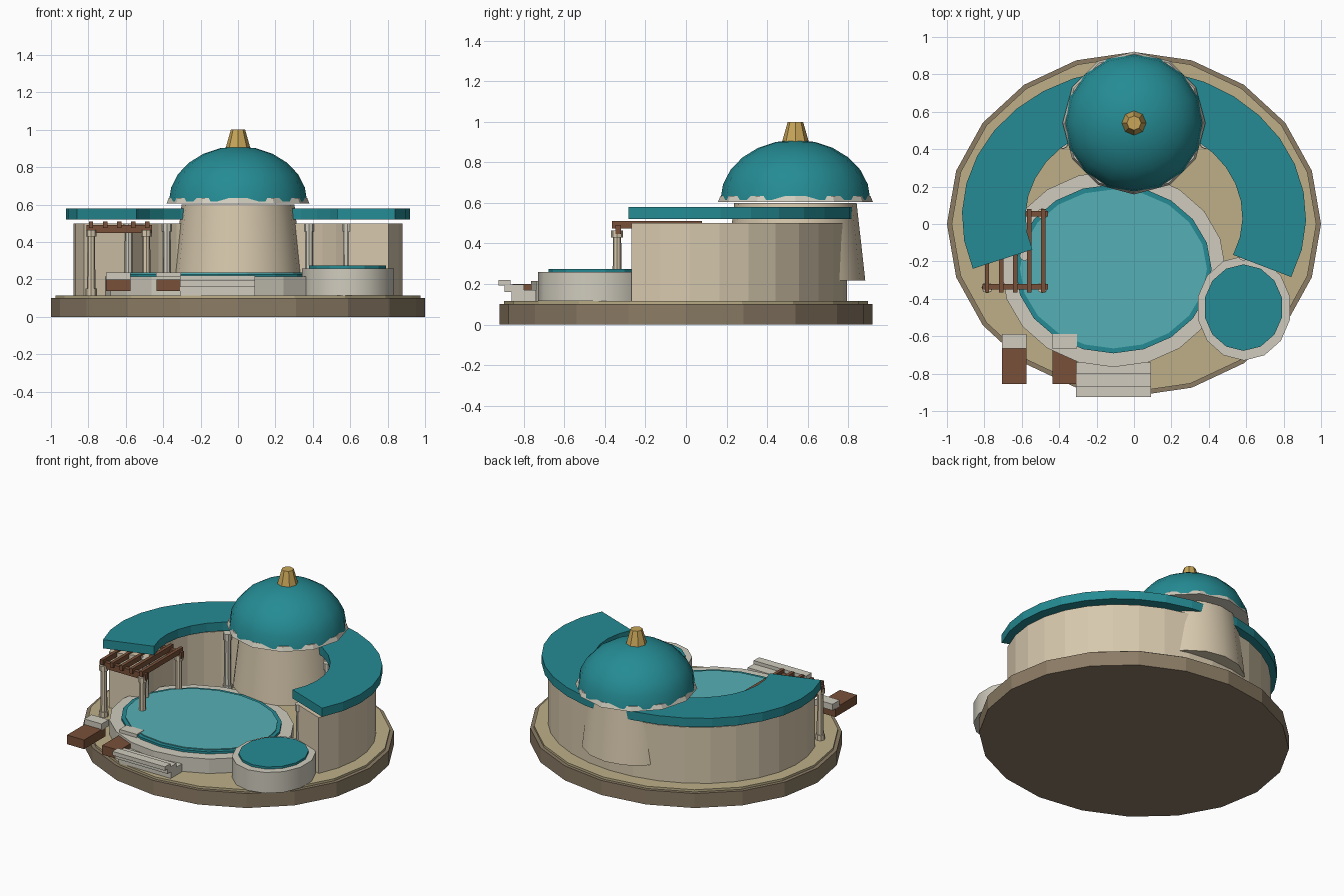
import bpy, bmesh, math
from mathutils import Matrix, Vector

if "Cube" in bpy.data.objects:
    bpy.data.objects.remove(bpy.data.objects["Cube"])


def material(name, rgb):
    m = bpy.data.materials.new(name)
    m.diffuse_color = (*rgb, 1)
    m.use_nodes = True
    m.node_tree.nodes["Principled BSDF"].inputs["Base Color"].default_value = m.diffuse_color
    return m


EARTH = material("earth", (.26, .20, .13))
SAND = material("sand", (.51, .43, .25))
PLASTER = material("plaster", (.68, .58, .42))
STONE = material("stone", (.63, .60, .51))
TEAL = material("teal", (.018, .26, .295))
WATER = material("water", (.09, .43, .46))
WOOD = material("wood", (.19, .08, .04))
GOLD = material("gold", (.58, .38, .10))


def finish(bm, name, mat, smooth=False):
    bmesh.ops.recalc_face_normals(bm, faces=bm.faces)
    for f in bm.faces:
        f.smooth = smooth and abs(f.normal.z) < .98
    me = bpy.data.meshes.new(name)
    bm.to_mesh(me)
    bm.free()
    me.materials.append(mat)
    ob = bpy.data.objects.new(name, me)
    bpy.context.collection.objects.link(ob)
    if smooth:
        bpy.ops.object.select_all(action='DESELECT')
        ob.select_set(True)
        bpy.context.view_layer.objects.active = ob
        bpy.ops.object.shade_smooth_by_angle(angle=math.radians(35))
    return ob


def disc(name, mat, x, y, z0, z1, r0, r1=None, sides=20, sy=1, smooth=False):
    bm = bmesh.new()
    bmesh.ops.create_cone(bm, cap_ends=True, segments=sides, radius1=r0,
                          radius2=r0 if r1 is None else r1, depth=z1 - z0)
    for v in bm.verts:
        v.co = Vector((v.co.x + x, v.co.y * sy + y, v.co.z + (z0 + z1) / 2))
    return finish(bm, name, mat, smooth)


def box(name, mat, x0, x1, y0, y1, z0, z1):
    bm = bmesh.new()
    bmesh.ops.create_cube(bm, size=1)
    for v in bm.verts:
        v.co = Vector((x0 + (v.co.x + .5) * (x1 - x0), y0 + (v.co.y + .5) * (y1 - y0),
                       z0 + (v.co.z + .5) * (z1 - z0)))
    return finish(bm, name, mat)


def arc_slab(name, mat, r_in, r_out, z0, z1, a0=-24, a1=200.5, n=20):
    # curved bar: rectangular section swept along an elliptical arc
    bm = bmesh.new()
    rows = []
    for i in range(n + 1):
        a = math.radians(a0 + (a1 - a0) * i / n)
        rows.append([bm.verts.new((r * math.cos(a), .038 + r * .86 * math.sin(a), z))
                     for r, z in ((r_in, z0), (r_out, z0), (r_out, z1), (r_in, z1))])
    for p, q in zip(rows, rows[1:]):
        for k in range(4):
            j = (k + 1) % 4
            bm.faces.new((p[k], p[j], q[j], q[k]))
    bm.faces.new(rows[0])
    bm.faces.new(rows[-1])
    return finish(bm, name, mat)


# ground
disc("base", EARTH, 0, 0, 0, .1, 1, sy=.92)
disc("sand_top", SAND, 0, 0, .1, .115, .975, sy=.92)

# curved building
arc_slab("curved_wall", PLASTER, .62, .88, .115, .5)
arc_slab("curved_roof", TEAL, .58, .92, .52, .58)

# domed tower
disc("tower", PLASTER, 0, .54, .217, .6, .345, .302, sides=16, smooth=True)
disc("dome_rim", STONE, 0, .54, .605, .635, .382, .37, sides=12)
bm = bmesh.new()
bmesh.ops.create_uvsphere(bm, u_segments=16, v_segments=12, radius=.37)
bmesh.ops.delete(bm, geom=[v for v in bm.verts if v.co.z < -.01], context='VERTS')
bm.transform(Matrix.Translation((0, .54, .615)) @ Matrix.Diagonal((1, 1, .8, 1)))
finish(bm, "dome", TEAL, True)
disc("finial", GOLD, 0, .54, .895, 1, .068, .038, sides=8)

# main pool
disc("pool_rim", STONE, -.11, -.24, .115, .215, .6, sy=.875)
disc("pool_edge", TEAL, -.11, -.24, .2, .23, .525, sy=.86)
disc("pool_water", WATER, -.11, -.24, .22, .236, .5, sy=.85)

# small round tub
disc("tub", STONE, .588, -.45, .115, .258, .252, sides=14, sy=1.11, smooth=True)
disc("tub_water", TEAL, .585, -.447, .25, .273, .212, sides=14, sy=1.09)

# colonnade
for s in (-1, 1):
    for x, y in ((.585, -.17), (.38, .43)):
        disc("column", STONE, s * x, y, .115, .5, .022, .02, sides=8)
        disc("column_foot", STONE, s * x, y, .115, .145, .03, sides=8)
        disc("column_cap", STONE, s * x, y, .455, .5, .027, sides=8)

# pergola
for x in (-.785, -.49):
    for y in (-.34, .055):
        disc("pergola_post", PLASTER, x, y, .115, .455, .023, .02, sides=8)
        disc("pergola_foot", PLASTER, x, y, .115, .15, .03, sides=8)
        disc("pergola_cap", PLASTER, x, y, .43, .465, .029, sides=8)
for y in (-.335, .055):
    box("pergola_beam", WOOD, -.81, -.46, y - .014, y + .014, .447, .49)
for i in range(5):
    x = -.785 + i * .075
    box("pergola_rafter", WOOD, x - .011, x + .011, -.365, .08, .475, .51)

# steps
for y0, y1, z0, z1 in ((-.86, -.74, .115, .17), (-.895, -.8, .16, .197), (-.925, -.866, .193, .22)):
    box("step", STONE, -.31, .09, y0, y1, z0, z1)

# loungers
for x in (-.64, -.372):
    box("lounger_seat", WOOD, x - .065, x + .065, -.855, -.62, .137, .2)
    box("lounger_headrest", STONE, x - .066, x + .066, -.665, -.587, .195, .238)
